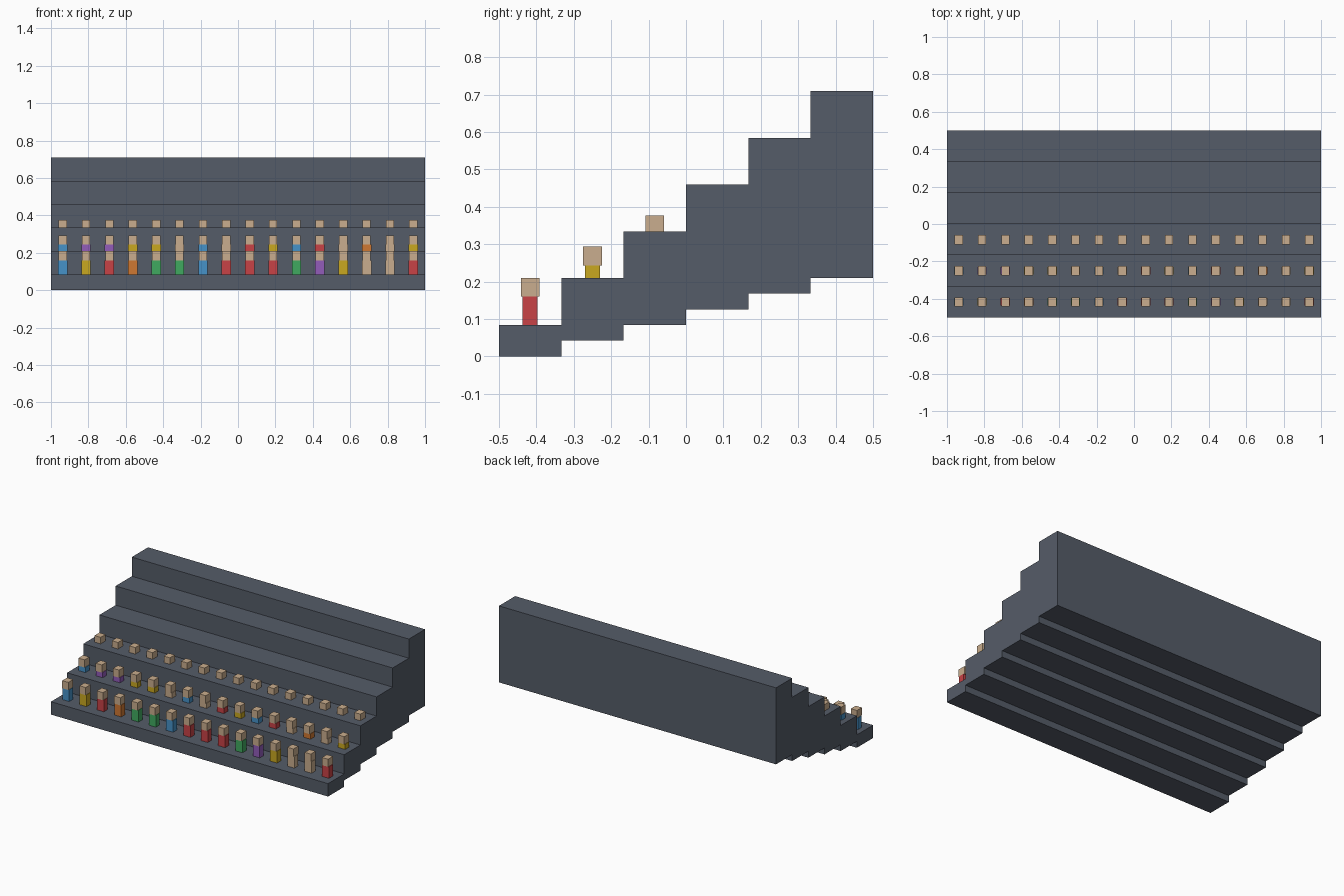
import bpy
import bmesh
from mathutils import Matrix, Vector

cube = bpy.data.objects.get("Cube")
if cube:
    bpy.data.objects.remove(cube)


def to_linear(c):
    c /= 255
    return c / 12.92 if c <= 0.04045 else ((c + 0.055) / 1.055) ** 2.4


def material(name, *rgb):
    colour = [to_linear(c) for c in rgb] + [1]
    mat = bpy.data.materials.new(name)
    mat.use_nodes = True
    mat.diffuse_color = colour
    mat.node_tree.nodes["Principled BSDF"].inputs["Base Color"].default_value = colour
    return mat


SLATE = material("slate", 85, 92, 104)
SKIN = material("skin", 202, 174, 142)
SHIRTS = {
    "b": material("blue", 70, 146, 200),
    "y": material("yellow", 202, 168, 32),
    "r": material("red", 200, 66, 70),
    "o": material("orange", 208, 120, 50),
    "g": material("green", 64, 170, 96),
    "p": material("purple", 146, 92, 186),
    "s": SKIN,
}


def add_object(name, bm, mat):
    bmesh.ops.recalc_face_normals(bm, faces=bm.faces)
    mesh = bpy.data.meshes.new(name)
    bm.to_mesh(mesh)
    bm.free()
    mesh.materials.append(mat)
    obj = bpy.data.objects.new(name, mesh)
    bpy.context.collection.objects.link(obj)
    return obj


def add_box(name, x, y, z0, z1, width, depth, mat):
    bm = bmesh.new()
    place = Matrix.Translation((x, y, (z0 + z1) / 2))
    size = Matrix.Diagonal((width, depth, z1 - z0, 1))
    bmesh.ops.create_cube(bm, size=1, matrix=place @ size)
    return add_object(name, bm, mat)


# Stepped stand: one side profile, extruded across the width
STEPS = 6
DEPTH = 1 / STEPS
BASE, RISE, UNDER_RISE = 0.084, 0.125, 0.042
upper, lower = [], []
for i in range(STEPS):
    for y in (-0.5 + i * DEPTH, -0.5 + (i + 1) * DEPTH):
        upper.append((y, BASE + i * RISE))
        lower.append((y, i * UNDER_RISE))
bm = bmesh.new()
side = bm.faces.new([bm.verts.new((-1, y, z)) for y, z in upper + lower[::-1]])
extruded = bmesh.ops.extrude_face_region(bm, geom=[side])["geom"]
moved = [v for v in extruded if isinstance(v, bmesh.types.BMVert)]
bmesh.ops.translate(bm, verts=moved, vec=Vector((2, 0, 0)))
add_object("stepped_stand", bm, SLATE)

# Spectators: each row sinks deeper into its step, the third shows heads only
ROWS = ("byroggbrrrgpyssr", "bppyysbsrybrsosy", "ssssssssssssssss")
BODY_HEIGHT, HEAD_HEIGHT, ROW_RISE = 0.076, 0.05, 0.0833
for row, shirts in enumerate(ROWS):
    y = -0.5 + (row + 0.5) * DEPTH
    foot = BASE + row * ROW_RISE
    neck = foot + BODY_HEIGHT
    tread = BASE + row * RISE
    for seat, shirt in enumerate(shirts):
        x = -0.9375 + seat * 0.125
        label = f"{row + 1}_{seat + 1}"
        if neck > tread:
            add_box("body_" + label, x, y, tread, neck, 0.05, 0.04, SHIRTS[shirt])
        add_box("head_" + label, x, y, neck, neck + HEAD_HEIGHT, 0.044, 0.05, SKIN)
